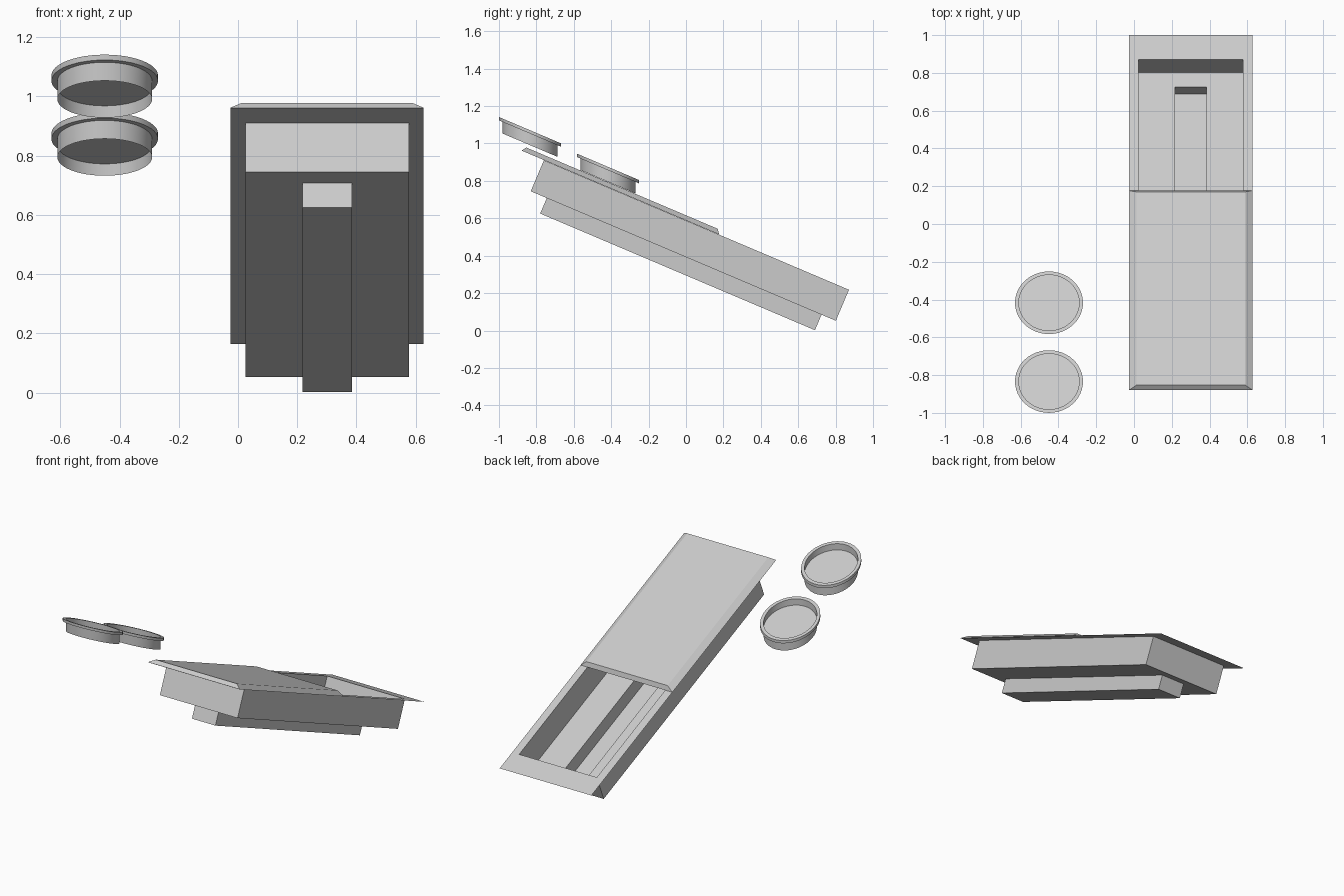
import bpy, bmesh, math

if "Cube" in bpy.data.objects:
    bpy.data.objects.remove(bpy.data.objects["Cube"])

A = math.radians(23)
C, S = math.cos(A), math.sin(A)

def slope(x, u, n):
    """Slope coordinates (across, down the slope, off the slope) to world."""
    return (x, u * C + n * S, -u * S + n * C)

def make(name, bm):
    me = bpy.data.meshes.new(name)
    bm.to_mesh(me)
    bm.free()
    ob = bpy.data.objects.new(name, me)
    bpy.context.collection.objects.link(ob)
    return ob

def rect(bm, x0, x1, u0, u1, n):
    return [bm.verts.new(slope(x, u, n)) for x, u in ((x0, u0), (x1, u0), (x1, u1), (x0, u1))]

def bridge(bm, a, b):
    k = len(a)
    for i in range(k):
        j = (i + 1) % k
        bm.faces.new((a[i], a[j], b[j], b[i]))

# Thin-sheet tray: flange, walls, ledge, narrow channel
bm = bmesh.new()
rings = [rect(bm, *r) for r in (
    (-.026, .627, -1.185, .856, .541),
    (.025, .578, -1.055, .717, .541),
    (.025, .578, -1.055, .717, .361),
    (.218, .385, -.962, .634, .361),
    (.218, .385, -.962, .634, .271))]
for a, b in zip(rings, rings[1:]):
    bridge(bm, a, b)
bm.faces.new(rings[-1])
make("tray", bm)

# Raised lid with chamfered edges over the front part of the tray
bm = bmesh.new()
low = rect(bm, -.026, .627, -1.185, -.038, .542)
top = rect(bm, .012, .589, -1.168, -.056, .567)
bridge(bm, low, top)
bm.faces.new(top)
make("lid", bm)

# Round cups: sloping rim and inner floor, upright walls open below
def cup(name, cx, cy, cz, sides=48):
    bm = bmesh.new()
    def ring(r, h):
        out = []
        for i in range(sides):
            t = 2 * math.pi * i / sides
            u = r * math.sin(t)
            out.append(bm.verts.new((cx + r * math.cos(t), cy + u * C, cz - u * S + h)))
        return out
    profile = [ring(r, h) for r, h in ((.16, -.08), (.16, -.018), (.18, -.018), (.18, 0), (.16, 0))]
    for a, b in zip(profile, profile[1:]):
        bridge(bm, a, b)
    bridge(bm, profile[4], profile[1])
    bm.faces.new(ring(.16, -.04))
    ob = make(name, bm)
    bpy.context.view_layer.objects.active = ob
    ob.select_set(True)
    bpy.ops.object.shade_smooth_by_angle(angle=math.radians(30))
    ob.select_set(False)

for name, y, z in (("front_cup", -.834, 1.071), ("back_cup", -.417, .875)):
    cup(name, -.45, y, z)
